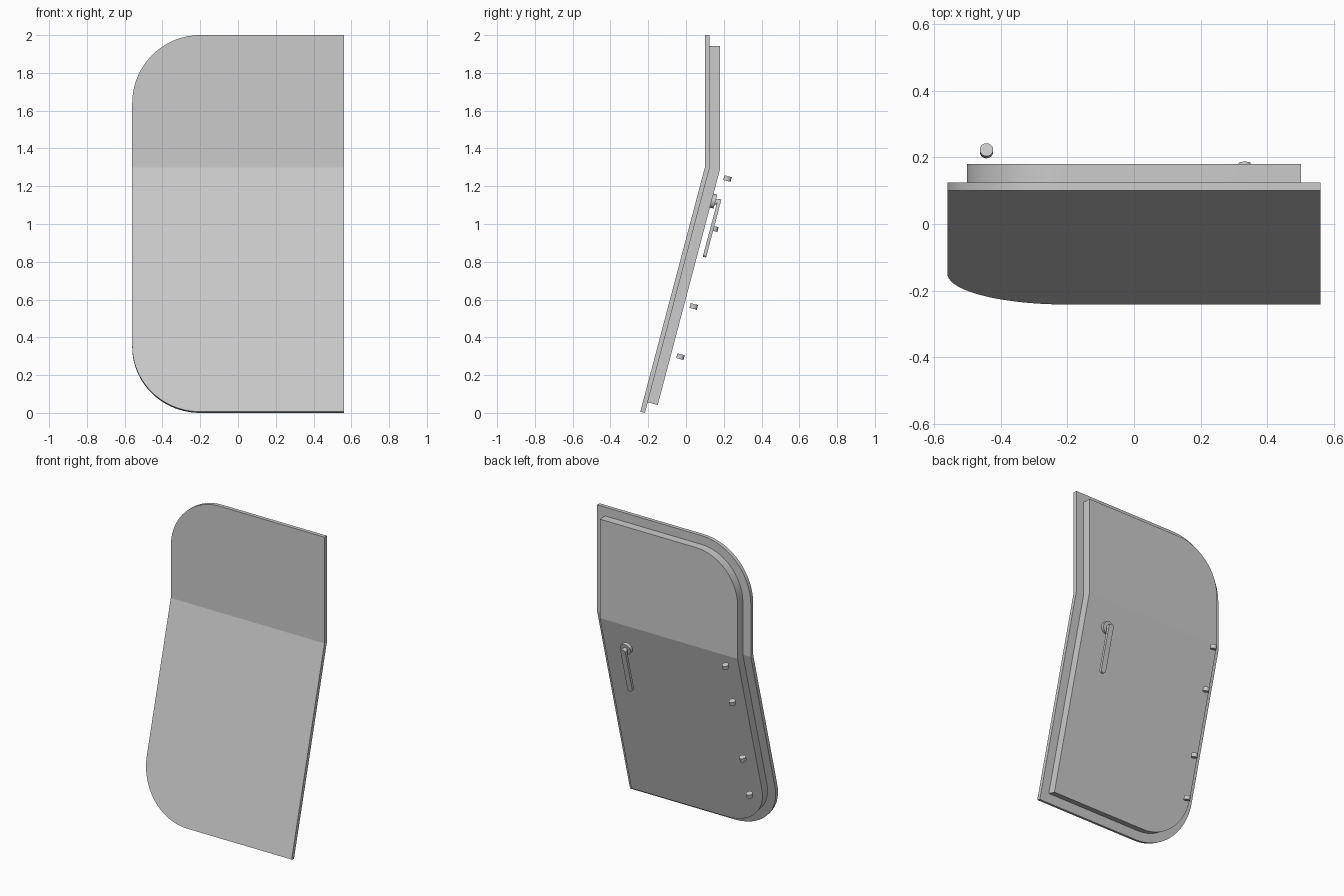
import bpy, bmesh, math

if "Cube" in bpy.data.objects:
    bpy.data.objects.remove(bpy.data.objects["Cube"])

A = math.radians(14.8)            # backward lean of the lower half
SA, CA = math.sin(A), math.cos(A)
BEND_Y, BEND_Z = 0.10, 1.30       # front line of the fold


def place(x, v, d):
    """Map flat door coordinates (v up from fold, d depth) to the folded door."""
    if abs(v) < 1e-6:
        return (x, BEND_Y + d, BEND_Z - d * math.tan(A / 2))
    if v > 0:
        return (x, BEND_Y + d, BEND_Z + v)
    return (x, BEND_Y + v * SA + d * CA, BEND_Z + v * CA - d * SA)


def arc(cx, cv, r, a0, a1, n):
    return [(cx + r * math.cos(math.radians(a0 + (a1 - a0) * i / n)),
             cv + r * math.sin(math.radians(a0 + (a1 - a0) * i / n))) for i in range(n + 1)]


def prism(name, outline, d0, d1, split=None):
    """Extrude an outline through the door depth, caps split at the fold."""
    bm = bmesh.new()
    n = len(outline)
    rings = [[bm.verts.new(place(x, v, d)) for x, v in outline] for d in (d0, d1)]
    for ring in rings:
        if split is None:
            bm.faces.new(ring)
        else:
            bm.faces.new(ring[:split + 1])
            bm.faces.new(ring[split:] + ring[:1])
    for i in range(n):
        j = (i + 1) % n
        bm.faces.new((rings[0][i], rings[0][j], rings[1][j], rings[1][i]))
    bmesh.ops.recalc_face_normals(bm, faces=bm.faces)
    me = bpy.data.meshes.new(name)
    bm.to_mesh(me)
    bm.free()
    ob = bpy.data.objects.new(name, me)
    bpy.context.collection.objects.link(ob)
    smooth(ob)
    return ob


def smooth(ob):
    bpy.ops.object.select_all(action='DESELECT')
    ob.select_set(True)
    bpy.context.view_layer.objects.active = ob
    bpy.ops.object.shade_smooth_by_angle(angle=math.radians(12))


def door_slab(name, margin, d0, d1):
    w, top, low, r = 0.56 - margin, 0.70 - margin, -1.338 + margin, 0.36 - margin
    upper = [(w, 0), (w, top)] + arc(-w + r, top - r, r, 90, 180, 20)
    lower = [(-w, 0)] + arc(-w + r, low + r, r, 180, 270, 20) + [(w, low)]
    prism(name, upper + lower, d0, d1, split=len(upper))


# Outer skin and thicker inset inner panel
door_slab("outer_door_skin", 0.0, 0.0, 0.025)
door_slab("inner_door_panel", 0.058, 0.025, 0.08)

# Handle: round base, short spindle, lever bar with rounded ends
HX, HV = 0.332, -0.161
prism("handle_base", arc(HX, HV, 0.038, 0, 348.75, 31), 0.08, 0.10)
prism("handle_spindle", arc(HX, HV, 0.015, 0, 337.5, 15), 0.10, 0.112)
prism("handle_lever", arc(HX, HV, 0.018, 0, 180, 10) + arc(HX, -0.442, 0.018, 180, 360, 10),
      0.110, 0.128)

# Hinge pins, axes running along the sloped half
for i, v in enumerate((0.027, 0.301, 0.727, 1.002)):
    bpy.ops.mesh.primitive_cylinder_add(vertices=24, radius=0.02, depth=0.026,
                                        location=place(-0.443, -v, 0.131), rotation=(-A, 0, 0))
    pin = bpy.context.object
    pin.name = f"hinge_pin_{i + 1}"
    smooth(pin)
    bpy.ops.object.shade_smooth_by_angle(angle=math.radians(30))
